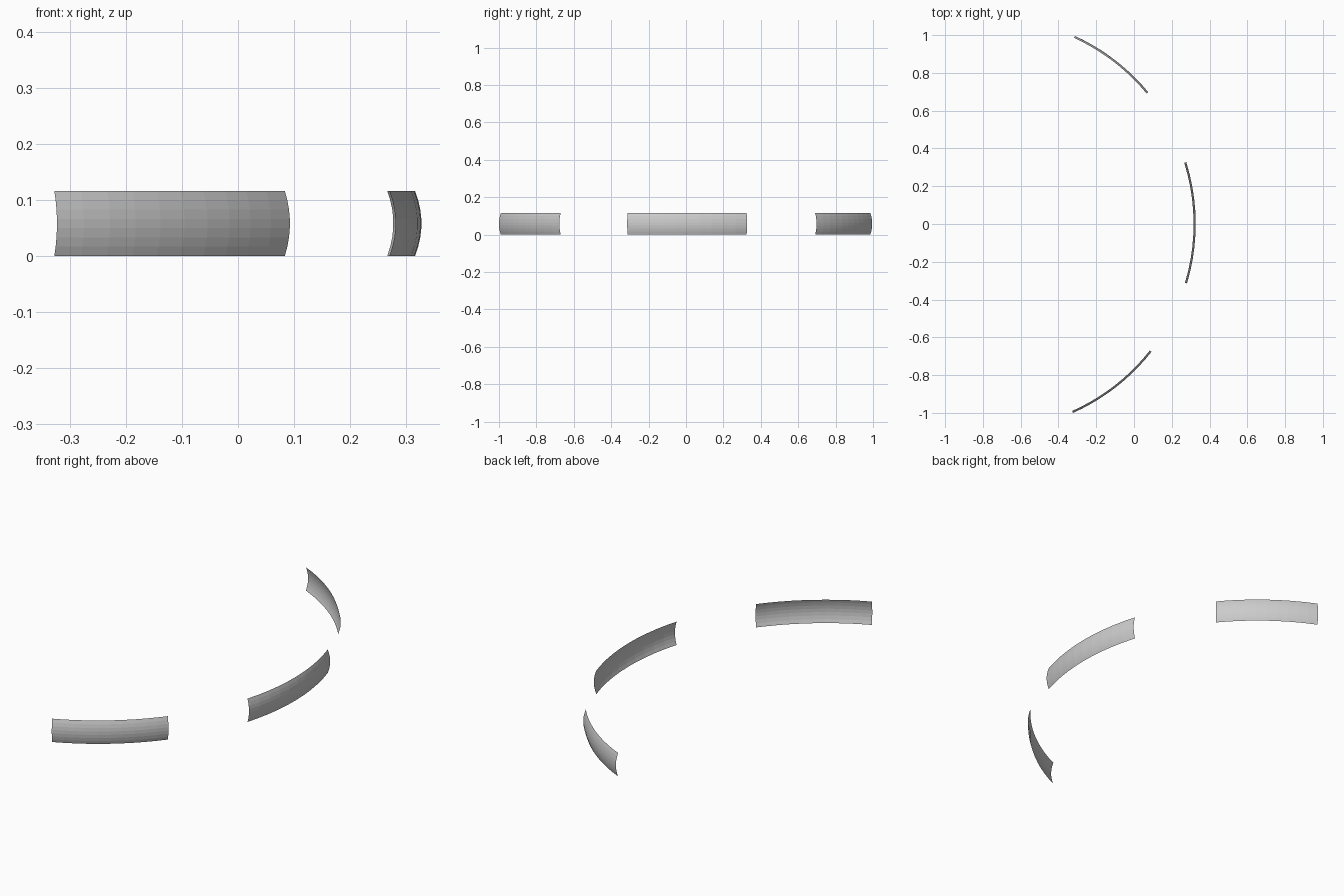
import bpy, bmesh
from math import radians, cos, sin

if "Cube" in bpy.data.objects:
    bpy.data.objects.remove(bpy.data.objects["Cube"])

CX, R = -0.768, 1.095      # shared circle the panels sit on
H, BOW = 0.116, 0.0115     # panel height and outward bow
COLS, ROWS = 10, 7


def curved_panel(name, a0, a1):
    """Thin sheet following the circle, bowed outward at mid-height."""
    bm = bmesh.new()
    grid = []
    for i in range(COLS + 1):
        a = radians(a0 + (a1 - a0) * i / COLS)
        column = []
        for j in range(ROWS + 1):
            t = j / ROWS
            r = R - BOW * (2 * t - 1) ** 2
            column.append(bm.verts.new((CX + r * cos(a), r * sin(a), H * t)))
        grid.append(column)
    for i in range(COLS):
        for j in range(ROWS):
            bm.faces.new((grid[i][j], grid[i + 1][j],
                          grid[i + 1][j + 1], grid[i][j + 1]))
    mesh = bpy.data.meshes.new(name)
    bm.to_mesh(mesh)
    bm.free()
    obj = bpy.data.objects.new(name, mesh)
    bpy.context.collection.objects.link(obj)
    return obj


# Three panels spaced round the arc
curved_panel("front_panel", -66.0, -38.2)
curved_panel("middle_panel", -16.7, 17.4)
curved_panel("back_panel", 39.6, 65.4)
